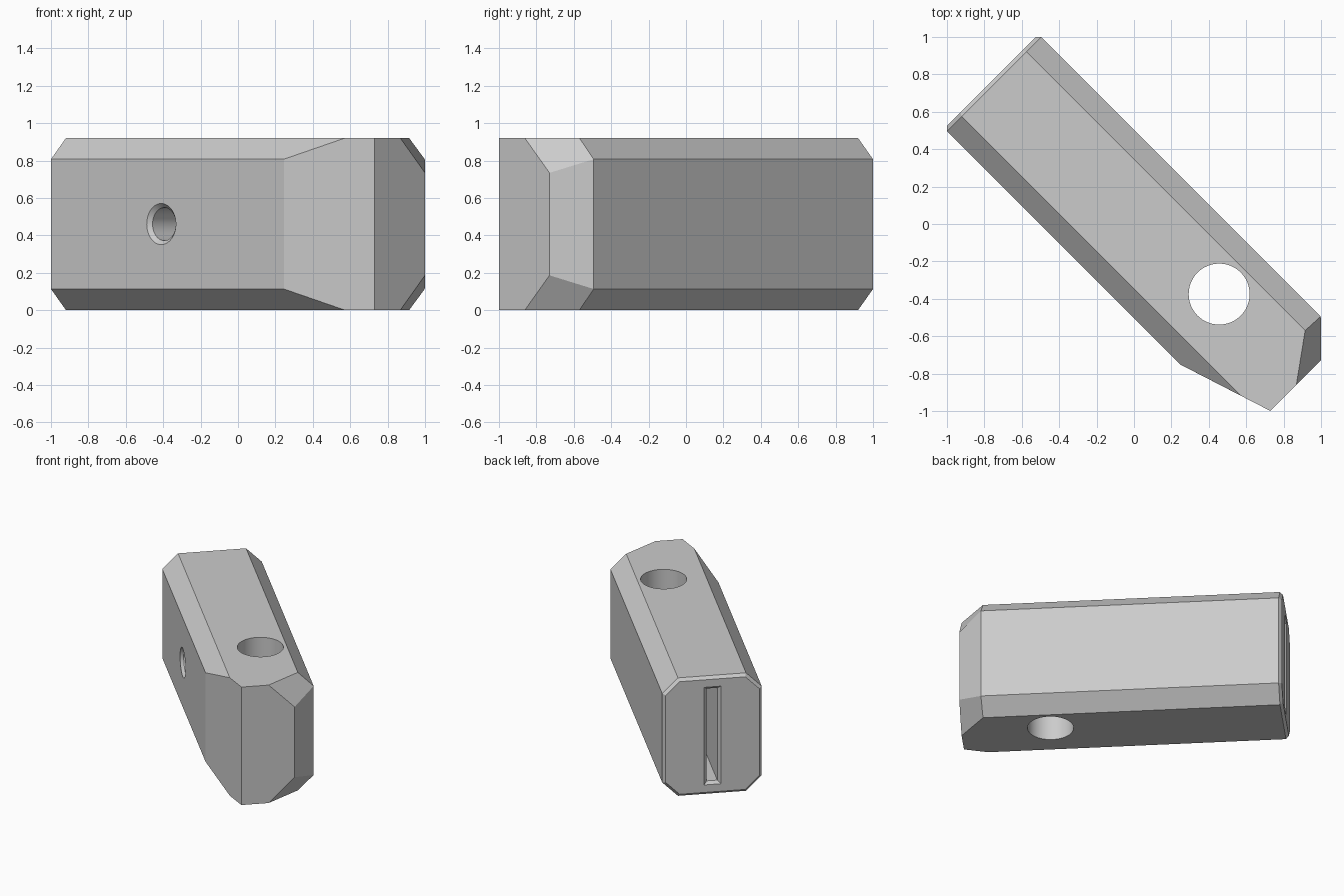
import bpy, bmesh, math
from mathutils import Matrix, Vector

if "Cube" in bpy.data.objects:
    bpy.data.objects.remove(bpy.data.objects["Cube"], do_unlink=True)

H = 0.92          # full height
W = 0.357         # half width
C = 0.113         # long edge chamfer
BACK, TIP = -1.057, 1.223
MID = H / 2

grey = bpy.data.materials.new("plain_grey")
grey.use_nodes = True
colour = (0.6, 0.6, 0.6, 1)
grey.diffuse_color = colour
grey.node_tree.nodes["Principled BSDF"].inputs["Base Color"].default_value = colour


def make_object(name, bm):
    mesh = bpy.data.meshes.new(name)
    bmesh.ops.recalc_face_normals(bm, faces=bm.faces)
    bm.to_mesh(mesh)
    bm.free()
    obj = bpy.data.objects.new(name, mesh)
    bpy.context.collection.objects.link(obj)
    mesh.materials.append(grey)
    return obj


def hull(name, points):
    """Convex solid around points, with flat regions merged."""
    bm = bmesh.new()
    for p in points:
        bm.verts.new(p)
    bmesh.ops.convex_hull(bm, input=bm.verts)
    bmesh.ops.dissolve_limit(bm, angle_limit=math.radians(2),
                             verts=bm.verts, edges=bm.edges)
    return make_object(name, bm)


def mirrored(points):
    """Add the copy of each point below mid height."""
    return [(x, y, z) for p in points for x, y, z in (p, (p[0], p[1], H - p[2]))]


def rect(x, half_w, half_h):
    return [(x, sy * half_w, MID + sz * half_h) for sy in (-1, 1) for sz in (-1, 1)]


def drill(name, start, end, r1, r2):
    """Round cutter between two points."""
    a, b = Vector(start), Vector(end)
    bm = bmesh.new()
    turn = (b - a).to_track_quat('Z', 'Y').to_matrix().to_4x4()
    bmesh.ops.create_cone(bm, cap_ends=True, segments=64, radius1=r1, radius2=r2,
                          depth=(b - a).length,
                          matrix=Matrix.Translation((a + b) / 2) @ turn)
    return make_object(name, bm)


# Handle body, lying along x with the tip at +x
E = 0.021         # back edge bevel
upper = []
for s in (-1, 1):
    upper += [(BACK, s * W, H - C), (BACK, s * (W - C), H),
              (BACK - E, s * (W - E), H - C - E * 0.4),
              (BACK - E, s * (W - C - E * 0.4), H - E)]
# Long taper on one side of the tip
upper += [(0.704, -W, H - C), (1.054, -0.245, H), (TIP, -0.191, H)]
# Short slanted corner on the other side
upper += [(1.055, W, H - C), (1.05, W - C, H), (TIP, 0.004, H), (TIP, 0.191, H - 0.186)]
body = hull("handle_body", mirrored(upper))

# Holes and slot
cutters = [
    drill("ring_hole_cutter", (0.587, 0.057, -0.1), (0.587, 0.057, H + 0.1), 0.163, 0.163),
    hull("slot_cutter", rect(BACK - 0.1, 0.038, 0.36) + rect(0.1, 0.038, 0.36)),
    hull("slot_mouth_cutter", rect(BACK - E - 0.02, 0.08, 0.40) + rect(BACK, 0.038, 0.36)),
    drill("screw_hole_cutter", (-0.223, -W - 0.1, MID), (-0.223, 0, MID), 0.088, 0.088),
    drill("screw_mouth_cutter", (-0.223, -W - 0.02, MID), (-0.223, -W + 0.022, MID), 0.13, 0.088),
]
bpy.context.view_layer.objects.active = body
for cutter in cutters:
    cutter.hide_render = True
    mod = body.modifiers.new(cutter.name, 'BOOLEAN')
    mod.operation = 'DIFFERENCE'
    mod.solver = 'EXACT'
    mod.object = cutter
    bpy.ops.object.modifier_apply(modifier=mod.name)
    bpy.data.objects.remove(cutter, do_unlink=True)

# Turn to the diagonal and keep edges crisp
body.data.transform(Matrix.Rotation(math.radians(-45), 4, 'Z'))
bpy.ops.object.select_all(action='DESELECT')
body.select_set(True)
bpy.ops.object.shade_smooth_by_angle(angle=math.radians(10))
